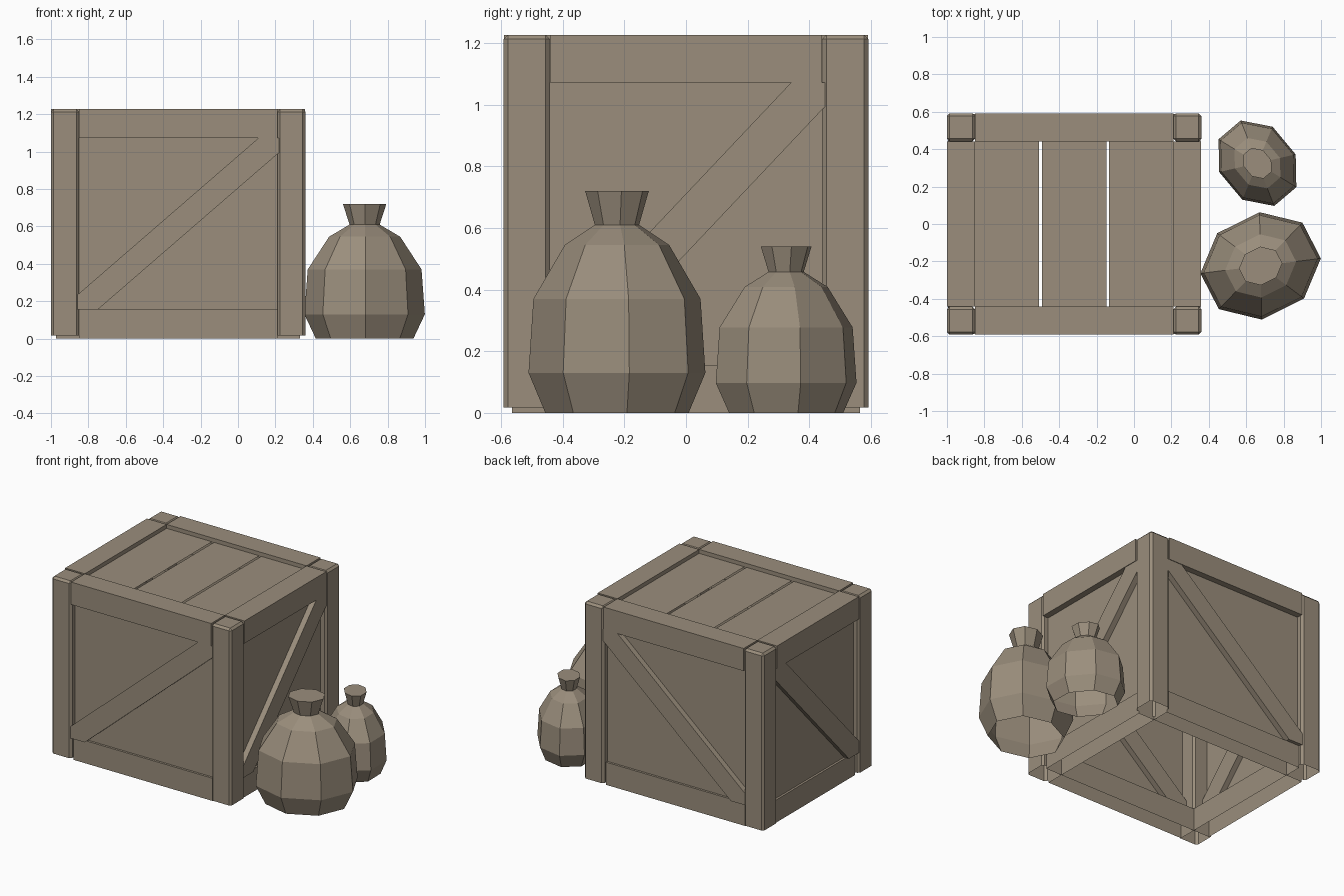
import bpy, bmesh, math
from mathutils import Matrix, Vector

cube = bpy.data.objects.get("Cube")
if cube:
    bpy.data.objects.remove(cube)

# One weathered brown for everything
brown = bpy.data.materials.new("dusty_brown")
brown.use_nodes = True
colour = (0.325, 0.27, 0.202, 1)
brown.diffuse_color = colour
brown.node_tree.nodes["Principled BSDF"].inputs["Base Color"].default_value = colour

CENTRE = Vector((-0.32, 0, 0.6))  # crate centre
HX, HY = 0.68, 0.592              # crate half sizes
POST = 0.15                       # post and rail width
LOW, HIGH = 0.155, 1.073          # panel opening heights
TOP, LID = 1.227, 1.2
PANEL = 0.043                     # panel depth behind the post faces


def finish(name, bm, inside):
    """Turn faces away from the inside point and make the object."""
    bmesh.ops.recalc_face_normals(bm, faces=bm.faces)
    bm.normal_update()
    if sum((f.calc_center_median() - inside).dot(f.normal) * f.calc_area() for f in bm.faces) < 0:
        bmesh.ops.reverse_faces(bm, faces=bm.faces)
    mesh = bpy.data.meshes.new(name)
    bm.to_mesh(mesh)
    bm.free()
    mesh.materials.append(brown)
    obj = bpy.data.objects.new(name, mesh)
    bpy.context.collection.objects.link(obj)


def post(name, sx, sy):
    """Hollow post, chamfered on the sides and top, open below."""
    low = 0.018
    bm = bmesh.new()
    bmesh.ops.create_cube(bm, size=1)
    centre = Vector((CENTRE.x + sx * (HX - POST / 2), sy * (HY - POST / 2), (low + TOP) / 2))
    bm.transform(Matrix.Translation(centre) @ Matrix.Diagonal((POST, POST, TOP - low, 1)))
    bm.normal_update()
    bottom = min(bm.faces, key=lambda f: f.calc_center_median().z)
    bmesh.ops.delete(bm, geom=[bottom], context='FACES_ONLY')
    edges = [e for e in bm.edges if max(v.co.z for v in e.verts) > 1]
    bmesh.ops.bevel(bm, geom=edges, offset=0.014, segments=1, affect='EDGES')
    finish(name, bm, centre)


def rail(name, outer, low, high, w, place, underside):
    """Capped beam along the wall, with or without its underside."""
    bm = bmesh.new()
    profile = [(outer, low), (outer, high), (POST, high), (POST, low)]
    ends = [[bm.verts.new((x, d, z)) for d, z in profile] for x in (-w, w)]
    for end in ends:
        bm.faces.new(end)
    for i in range(4 if underside else 3):
        j = (i + 1) % 4
        bm.faces.new((ends[0][i], ends[0][j], ends[1][j], ends[1][i]))
    bm.transform(place)
    finish(name, bm, place @ Vector((0, (outer + POST) / 2, (low + high) / 2)))


def plate(name, outline, depth, place, back=None):
    """Flat outline on a wall, made solid when a back depth is given."""
    bm = bmesh.new()
    front = [bm.verts.new((x, depth, z)) for x, z in outline]
    bm.faces.new(front)
    if back:
        rear = [bm.verts.new((x, back, z)) for x, z in outline]
        bm.faces.new(rear)
        for i in range(len(front)):
            j = (i + 1) % len(front)
            bm.faces.new((front[i], rear[i], rear[j], front[j]))
    bm.transform(place)
    finish(name, bm, CENTRE)


def sack(name, centre, u, v, scale):
    """Eight-sided tied sack on a skewed octagon, open underneath."""
    profile = [(0, .81), (.13, 1), (.37, .945), (.545, .59), (.61, .25), (.72, .36)]
    u, v = Vector(u), Vector(v)
    bm = bmesh.new()
    rings = []
    for z, r in profile:
        ring = []
        for i in range(8):
            a = i * math.pi / 4
            p = (u * math.cos(a) + v * math.sin(a)) * r
            ring.append(bm.verts.new((centre[0] + p.x, centre[1] + p.y, z * scale)))
        rings.append(ring)
    for a, b in zip(rings, rings[1:]):
        for i in range(8):
            j = (i + 1) % 8
            bm.faces.new((a[i], a[j], b[j], b[i]))
    bm.faces.new(rings[-1])
    finish(name, bm, Vector((*centre, 0.3 * scale)))


# Corner posts
for sx, side in ((-1, "right"), (1, "left")):
    for sy, end in ((-1, "front"), (1, "back")):
        post(f"{end}_{side}_post", sx, sy)

# Walls: y runs inward from the outer face
crate = Matrix.Translation((CENTRE.x, 0, 0))
quarter = Matrix.Rotation(math.pi / 2, 4, 'Z')
walls = (("front", Matrix.Translation((0, -HY, 0)), HX - POST),
         ("back", Matrix.Translation((0, HY, 0)) @ Matrix.Scale(-1, 4, (0, 1, 0)), HX - POST),
         ("left", Matrix.Translation((HX, 0, 0)) @ quarter, HY - POST),
         ("right", Matrix.Translation((-HX, 0, 0)) @ Matrix.Scale(-1, 4, (1, 0, 0)) @ quarter,
          HY - POST))
for side, turn, w in walls:
    place = crate @ turn
    rail(side + "_top_rail", 0.001, HIGH, TOP, w, place, True)
    rail(side + "_bottom_rail", 0.028, 0, LOW, w, place, False)
    plate(side + "_panel", [(-w, LOW), (w, LOW), (w, HIGH), (-w, HIGH)], PANEL, place)
    # Diagonal brace, its clipped ends tucked against the posts
    e = w + 0.01
    brace = [(-e, LOW), (-w + 0.1, LOW), (e, HIGH - 0.078),
             (e, HIGH), (w - 0.1, HIGH), (-e, LOW + 0.078)]
    plate(side + "_brace", brace, 0.005, place, 0.08)

# Lid planks with narrow gaps
inner = HX - POST
gap = 0.015
width = (2 * inner - 2 * gap) / 3
for i in range(3):
    x = -inner + i * (width + gap)
    ends = (POST - HY, HY - POST)
    bm = bmesh.new()
    bm.faces.new([bm.verts.new((CENTRE.x + px, py, LID)) for px, py in
                  ((x, ends[0]), (x + width, ends[0]), (x + width, ends[1]), (x, ends[1]))])
    finish(f"lid_plank_{i + 1}", bm, CENTRE)

# Sacks beside the crate
sack("large_sack", (0.677, -0.224), (0.322, 0.04), (-0.006, 0.287), 1)
sack("small_sack", (0.66, 0.325), (0.208, -0.128), (0.081, 0.195), 0.75)
